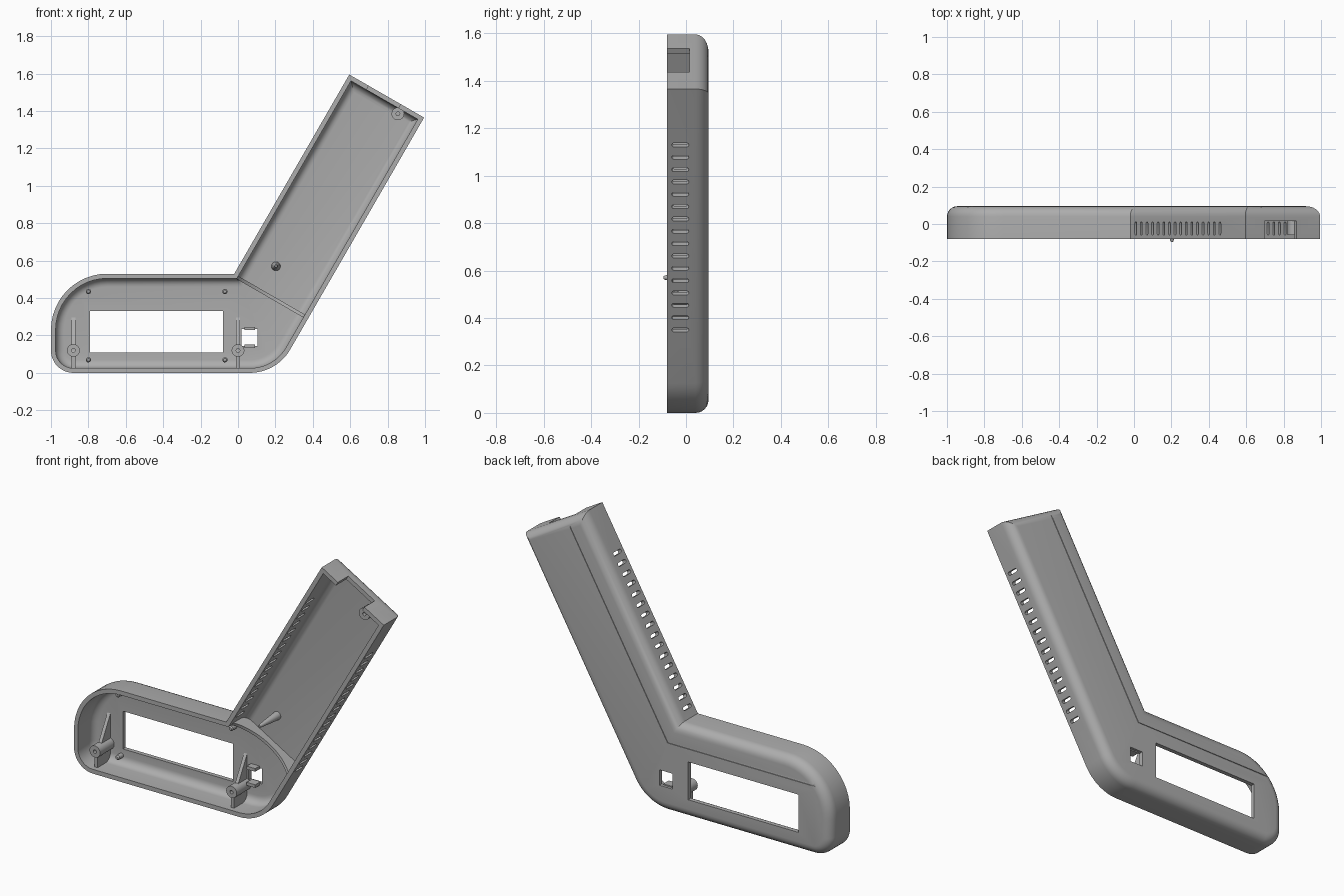
import bpy, bmesh, math
from mathutils import Vector

cube = bpy.data.objects.get("Cube")
if cube:
    bpy.data.objects.remove(cube, do_unlink=True)

grey = bpy.data.materials.new("plastic_grey")
grey.use_nodes = True
grey.diffuse_color = (0.42, 0.42, 0.42, 1)
grey.node_tree.nodes["Principled BSDF"].inputs["Base Color"].default_value = grey.diffuse_color

FRONT, BACK, FLOOR, WALL = -0.08, 0.095, 0.07, 0.025
ELBOW = Vector((-0.02, 0, 0.53))          # inner corner between head and handle
ALONG = Vector((0.5, 0, 0.866))           # handle direction
ACROSS = Vector((0.866, 0, -0.5))         # handle width direction
parts = []


def handle(w, u, y):
    return ELBOW + ACROSS * w + ALONG * u + Vector((0, y, 0))


def make(name, bm):
    bmesh.ops.recalc_face_normals(bm, faces=bm.faces)
    mesh = bpy.data.meshes.new(name)
    bm.to_mesh(mesh)
    bm.free()
    mesh.materials.append(grey)
    obj = bpy.data.objects.new(name, mesh)
    bpy.context.collection.objects.link(obj)
    parts.append(obj)
    return obj


def prism(bm, pts, vec):
    a = [bm.verts.new(p) for p in pts]
    b = [bm.verts.new(Vector(p) + Vector(vec)) for p in pts]
    bm.faces.new(a)
    bm.faces.new(b[::-1])
    bridge(bm, a, b)


def bridge(bm, a, b):
    n = len(a)
    for i in range(n):
        bm.faces.new((a[i], a[(i + 1) % n], b[(i + 1) % n], b[i]))


def rect(x0, x1, z0, z1, y):
    return [(x0, y, z0), (x1, y, z0), (x1, y, z1), (x0, y, z1)]


# Outline corners: x, z, radius
corners = [(-1, 0, 0.12), (0.207, 0, 0.25), (0.995, 1.365, 0),
           (0.595, 1.595, 0), (-0.02, 0.53, 0), (-1, 0.53, 0.3)]


def outline(inset, y):
    pts = []
    for i, (x, z, r) in enumerate(corners):
        p, q = Vector((x, z)), Vector(corners[i - 1][:2])
        s = Vector(corners[(i + 1) % len(corners)][:2])
        d1, d2 = (p - q).normalized(), (s - p).normalized()
        n1, n2 = Vector((-d1.y, d1.x)), Vector((-d2.y, d2.x))
        c = p + (n1 + n2) * ((r or inset) / (1 + n1.dot(n2)))
        if not r:
            pts.append((c.x, y, c.y))
            continue
        start = math.atan2(-n1.y, -n1.x)
        turn = math.acos(max(-1, min(1, n1.dot(n2))))
        for k in range(13):
            a = start + turn * k / 12
            pts.append((c.x + (r - inset) * math.cos(a), y, c.y + (r - inset) * math.sin(a)))
    return pts


def fillet(inset, depth, radius):
    arc = [math.radians(15 * k) for k in range(7)]
    return [(inset + radius * (1 - math.cos(a)), depth - radius * (1 - math.sin(a))) for a in arc]


# Hollow shell: outer skin, rim and inner skin
bm = bmesh.new()
stations = fillet(WALL, FLOOR, 0.045)[::-1] + [(WALL, FRONT), (0, FRONT)] + fillet(0, BACK, 0.055)
rings = [[bm.verts.new(p) for p in outline(*s)] for s in stations]
for a, b in zip(rings, rings[1:]):
    bridge(bm, a, b)
bm.faces.new(rings[0])
bm.faces.new(rings[-1])
shell = make("shell", bm)

# Openings cut from the shell
bm = bmesh.new()
prism(bm, rect(-0.79, -0.08, 0.11, 0.33, 0), (0, 0.2, 0))          # display window
prism(bm, rect(0.02, 0.105, 0.145, 0.235, 0), (0, 0.2, 0))         # switch hole
prism(bm, [handle(0.12, u, y) for u, y in ((1.15, -0.1), (1.3, -0.1), (1.3, 0.015), (1.15, 0.015))],
      ACROSS * 0.197)                                              # cable notch
for i in range(16):                                                # vent slots
    slot = []
    for mid, first in ((0.002, 0), (-0.05, math.pi)):
        for k in range(7):
            a = first + math.pi * k / 6
            slot.append(handle(-0.05, 0.058 + 0.06 * i + 0.01 * math.cos(a), mid + 0.01 * math.sin(a)))
    prism(bm, slot, ACROSS * 0.56)
groove = []                                                        # line on the back
for w, step in ((0.115, 1), (0.125, -1)):
    side = [(-1.1, 0.091, 0.53 - w), (-0.02 + 0.577 * w, 0.091, 0.53 - w), tuple(handle(w, 1.4, 0.091))]
    groove += side[::step]
prism(bm, groove, (0, 0.02, 0))
cutter = make("cutter", bm)
cut = shell.modifiers.new("openings", 'BOOLEAN')
cut.operation, cut.solver, cut.object = 'DIFFERENCE', 'EXACT', cutter
cut_mesh = bpy.data.meshes.new_from_object(shell.evaluated_get(bpy.context.evaluated_depsgraph_get()))
shell.modifiers.clear()
shell.data = cut_mesh
parts.remove(cutter)
bpy.data.objects.remove(cutter, do_unlink=True)


# Round posts turned from (radius, y) profiles
def post(name, x, z, profile, sides=24):
    bm = bmesh.new()
    rings = []
    for r, y in profile:
        turn = [math.tau * k / sides for k in range(sides)]
        rings.append([bm.verts.new((x + r * math.cos(a), y, z + r * math.sin(a))) for a in turn])
    for a, b in zip(rings, rings[1:]):
        bridge(bm, a, b)
    bm.faces.new(rings[0])
    bm.faces.new(rings[-1])
    return make(name, bm)


boss = [(0.034, 0.08), (0.034, -0.06), (0.01, -0.06), (0.01, -0.03)]
for name, x in (("right", -0.88), ("middle", 0.0)):
    post(name + "_screw_boss", x, 0.12, boss)
    bm = bmesh.new()
    prism(bm, [(x - 0.01, y, z) for y, z in ((-0.05, 0.015), (-0.05, 0.09), (-0.03, 0.12),
                                             (0.075, 0.305), (0.075, 0.015))], (0.02, 0, 0))
    make(name + "_boss_rib", bm)
post("handle_screw_boss", 0.855, 1.385, boss)
bm = bmesh.new()
prism(bm, [handle(0.32, u, y) for u, y in ((1.19, -0.05), (1.215, -0.05), (1.215, 0.075), (1.19, 0.075))],
      ACROSS * 0.02)
make("handle_boss_rib", bm)

for side, x in (("right", -0.8), ("left", -0.07)):
    for level, z in (("lower", 0.07), ("upper", 0.435)):
        post(f"{level}_{side}_display_pin", x, z, [(0.014, 0.08), (0.014, 0.035), (0.008, 0.028)], 16)
post("locating_pin", 0.203, 0.57, [(0.025, 0.08), (0.01, -0.085), (0.006, -0.095)], 20)

# Switch clips above and below the hole
for name, z in (("upper", 0.237), ("lower", 0.143)):
    bm = bmesh.new()
    prism(bm, rect(0.035, 0.09, z - 0.009, z + 0.009, 0.03), (0, 0.05, 0))
    make(name + "_switch_clip", bm)

# Arched partition between head and handle
bm = bmesh.new()
arch = [handle(0.01 + 0.44 * k / 16, 0, -0.07 + 0.1 * math.sin(math.pi * k / 16) ** 0.6) for k in range(17)]
prism(bm, arch + [handle(0.45, 0, 0.03), handle(0.4, 0, 0.08), handle(0.06, 0, 0.08), handle(0.01, 0, 0.03)],
      ALONG * -0.018)
make("partition", bm)

# Smooth curves, sharp edges
bpy.ops.object.select_all(action='DESELECT')
for obj in parts:
    obj.select_set(True)
bpy.context.view_layer.objects.active = shell
bpy.ops.object.shade_smooth_by_angle(angle=math.radians(30))
